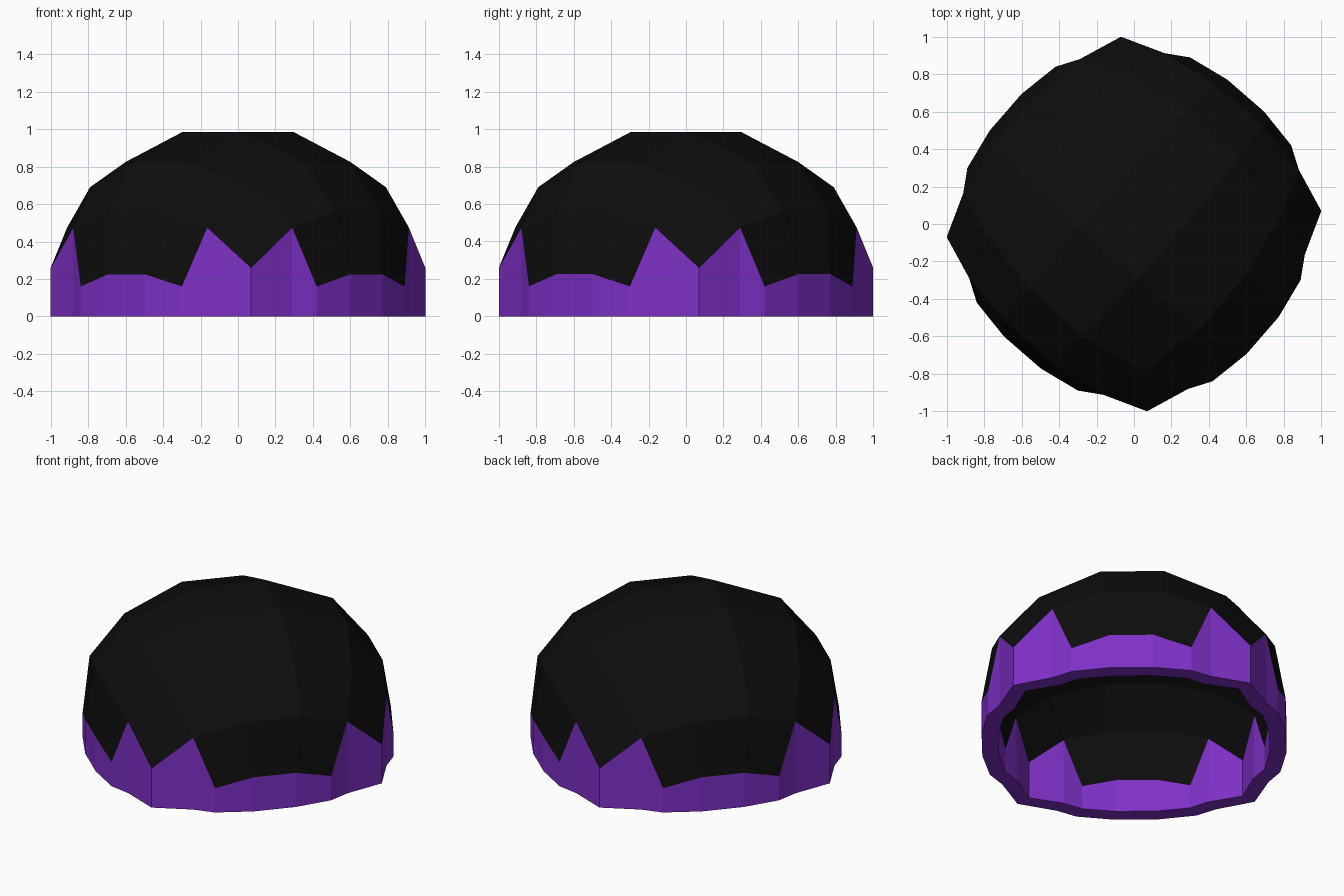
import bpy, bmesh
from math import radians
from mathutils import Matrix

if "Cube" in bpy.data.objects:
    bpy.data.objects.remove(bpy.data.objects["Cube"])


def material(name, color):
    m = bpy.data.materials.new(name)
    m.diffuse_color = (*color, 1)
    m.use_nodes = True
    m.node_tree.nodes["Principled BSDF"].inputs["Base Color"].default_value = m.diffuse_color
    return m


# Crown grid points, by grid distance from centre (larger axis, smaller axis)
CROWN = {
    (1, 1): (0.21, 0.21, 0.985),
    (3, 1): (0.63, 0.19, 0.825),
    (3, 3): (0.56, 0.56, 0.69),
    (5, 1): (0.846, 0.18, 0.56),
    (5, 3): (0.796, 0.475, 0.475),
    (5, 5): (0.709, 0.709, 0.26),
}
# Lower edge of each side flap: distance out, distance along, height
FLAP = [(0.868, -0.358, 0.16), (0.909, -0.13, 0.225),
        (0.909, 0.13, 0.225), (0.868, 0.358, 0.16)]
STEPS = (-5, -3, -1, 1, 3, 5)

bm = bmesh.new()

# Crown: five by five rounded patch
grid = {}
for i in STEPS:
    for j in STEPS:
        a, b = abs(i), abs(j)
        big, small, z = CROWN[(max(a, b), min(a, b))]
        x, y = (big, small) if a >= b else (small, big)
        grid[i, j] = bm.verts.new((x if i > 0 else -x, y if j > 0 else -y, z))
for i in STEPS[:-1]:
    for j in STEPS[:-1]:
        bm.faces.new((grid[i, j], grid[i + 2, j], grid[i + 2, j + 2], grid[i, j + 2]))

# Four side flaps, three panels each, and the boundary loop below them
boundary = []
for k in range(4):
    def edge_vert(t):
        p = (5, t)
        for _ in range(k):
            p = (-p[1], p[0])
        return grid[p]
    turn = Matrix.Rotation(radians(90 * k), 3, 'Z')
    low = []
    for p in FLAP:
        v = bm.verts.new(p)
        v.co = turn @ v.co
        low.append(v)
    top = [edge_vert(t) for t in (-3, -1, 1, 3)]
    for n in range(3):
        bm.faces.new((low[n], low[n + 1], top[n + 1], top[n]))
    boundary += [edge_vert(-5), top[0], *low, top[3]]

# Base band: vertical wall from the boundary to the ground
foot = [bm.verts.new((v.co.x, v.co.y, 0)) for v in boundary]
for n in range(len(foot)):
    m = (n + 1) % len(foot)
    f = bm.faces.new((foot[n], foot[m], boundary[m], boundary[n]))
    f.material_index = 1

bmesh.ops.recalc_face_normals(bm, faces=bm.faces)
bmesh.ops.rotate(bm, verts=bm.verts, matrix=Matrix.Rotation(radians(-41), 3, 'Z'))
mesh = bpy.data.meshes.new("domed_shell")
bm.to_mesh(mesh)
bm.free()
mesh.materials.append(material("black_panels", (0.004, 0.004, 0.004)))
mesh.materials.append(material("purple_band", (0.21, 0.03, 0.57)))
shell = bpy.data.objects.new("domed_shell", mesh)
bpy.context.collection.objects.link(shell)

# Hollow shell thickness, inward
solid = shell.modifiers.new("thickness", 'SOLIDIFY')
solid.thickness = 0.1
solid.offset = -1
